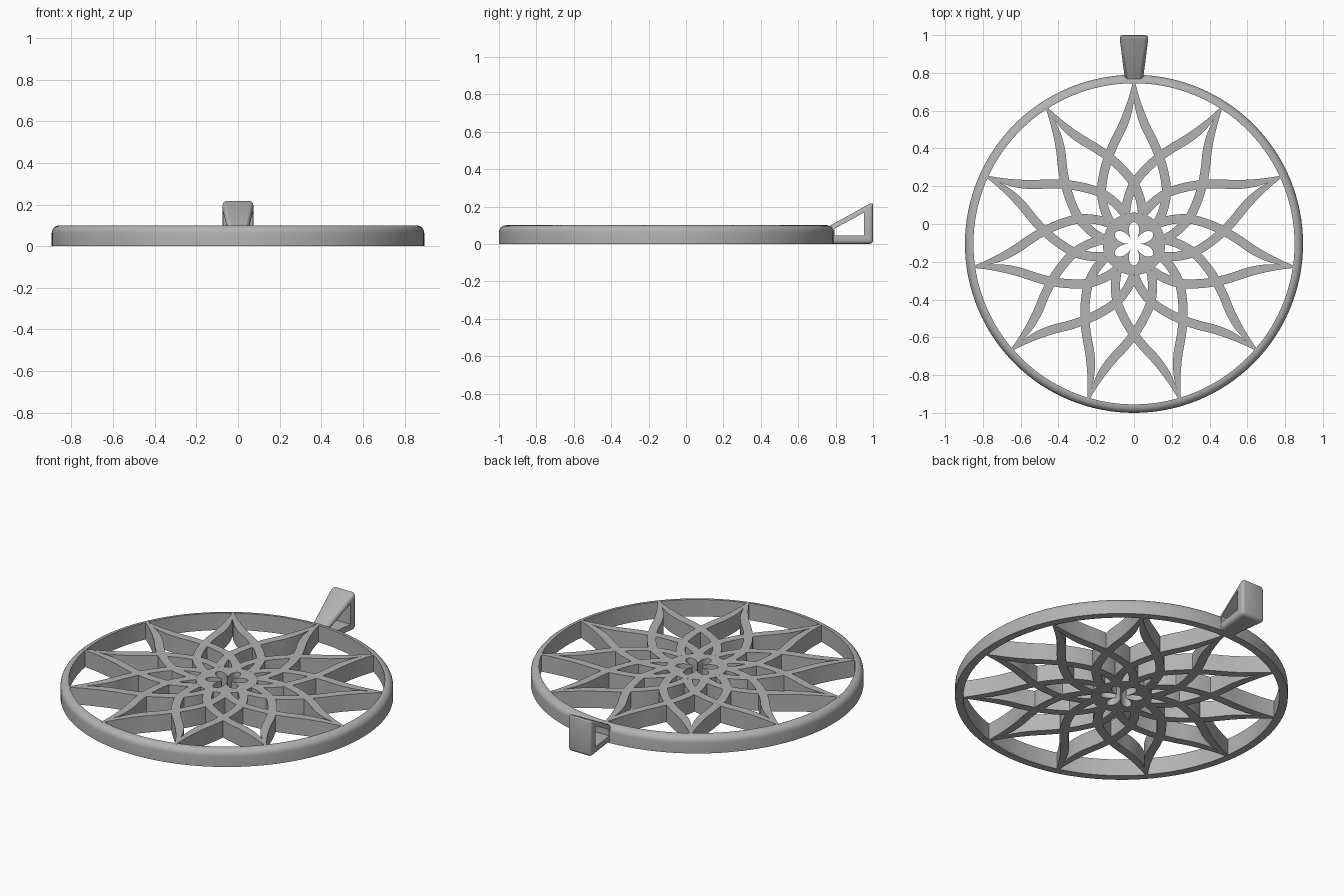
import bpy
import bmesh
from math import sin, cos, pi, radians, hypot

if "Cube" in bpy.data.objects:
    bpy.data.objects.remove(bpy.data.objects["Cube"])

CENTRE_Y = -0.105
HEIGHT = 0.1
PETALS = 11

metal = bpy.data.materials.new("satin grey")
metal.use_nodes = True
metal.diffuse_color = (0.45, 0.45, 0.45, 1)
metal.node_tree.nodes["Principled BSDF"].inputs["Base Color"].default_value = (0.45, 0.45, 0.45, 1)


def sweep(bm, sections, closed):
    """Join matching cross-sections into a solid; return the rows of vertices."""
    rows = [[bm.verts.new(p) for p in s] for s in sections]
    pairs = list(zip(rows, rows[1:]))
    if closed:
        pairs.append((rows[-1], rows[0]))
    for a, b in pairs:
        n = len(a)
        for i in range(n):
            j = (i + 1) % n
            bm.faces.new((a[i], a[j], b[j], b[i]))
    if not closed:
        bm.faces.new(rows[0])
        bm.faces.new(rows[-1])
    return rows


def finish(bm, name, y=0.0):
    bmesh.ops.recalc_face_normals(bm, faces=bm.faces[:])
    mesh = bpy.data.meshes.new(name)
    bm.to_mesh(mesh)
    bm.free()
    mesh.materials.append(metal)
    mesh.shade_smooth()
    mesh.set_sharp_from_angle(angle=radians(35))
    obj = bpy.data.objects.new(name, mesh)
    obj.location.y = y
    bpy.context.collection.objects.link(obj)
    return obj


def polar(r, t, z):
    return (r * sin(t), r * cos(t), z)


def spline(points, steps=4):
    """Smooth a list of points with a Catmull-Rom curve."""
    pts = [points[0]] + points + [points[-1]]
    out = []
    for p, q, r, s in zip(pts, pts[1:], pts[2:], pts[3:]):
        for k in range(steps):
            t = k / steps
            out.append([0.5 * (2 * b + (c - a) * t + (2 * a - 5 * b + 4 * c - d) * t * t
                               + (3 * b - a - 3 * c + d) * t ** 3)
                        for a, b, c, d in zip(p, q, r, s)])
    return out + [list(points[-1])]


# Outer rim: square below, rounded on the upper outside edge
bm = bmesh.new()
rim = [(0.85, HEIGHT), (0.85, 0), (0.895, 0)]
rim += [(0.857 + 0.038 * cos(a * pi / 12), 0.062 + 0.038 * sin(a * pi / 12)) for a in range(7)]
SEGMENTS = 128
sweep(bm, [[polar(r, 2 * pi * i / SEGMENTS, z) for r, z in rim] for i in range(SEGMENTS)], True)
finish(bm, "outer_rim", CENTRE_Y)

# Petal lattice: one curved edge (distance along axis, sideways, half width),
# mirrored and repeated so that neighbouring petals cross
bm = bmesh.new()
edge = spline([(0.862, 0.002, 0.002), (0.78, 0.013, 0.013), (0.70, 0.032, 0.021),
               (0.62, 0.062, 0.024), (0.54, 0.102, 0.024), (0.46, 0.135, 0.024),
               (0.37, 0.16, 0.024), (0.27, 0.172, 0.024), (0.18, 0.155, 0.024),
               (0.11, 0.125, 0.024)])
flat = []
for i, (a, s, w) in enumerate(edge):
    p, q = edge[max(i - 1, 0)], edge[min(i + 1, len(edge) - 1)]
    da, ds = q[0] - p[0], q[1] - p[1]
    d = hypot(da, ds)
    na, ns = -ds / d * w, da / d * w
    # inner side stays on its own half of the petal
    flat.append([(a + na, max(s + ns, 0)), (a - na, max(s - ns, 0))])
for k in range(PETALS):
    t = 2 * pi * k / PETALS
    for side in (-1, 1):
        sections = []
        for (a1, s1), (a2, s2) in flat:
            corners = [(a1, s1, 0), (a2, s2, 0), (a2, s2, HEIGHT), (a1, s1, HEIGHT)]
            sections.append([(a * sin(t) + side * s * cos(t), a * cos(t) - side * s * sin(t), z)
                             for a, s, z in corners])
        sweep(bm, sections, False)
finish(bm, "petal_lattice", CENTRE_Y)

# Hub with a six-lobed flower opening
bm = bmesh.new()
sections = []
for i in range(144):
    t = 2 * pi * i / 144
    hole = 0.03 + 0.085 * max(0.0, 0.5 + 0.5 * cos(6 * t)) ** 0.4
    sections.append([polar(hole, t, 0), polar(0.165, t, 0),
                     polar(0.165, t, HEIGHT), polar(hole, t, HEIGHT)])
sweep(bm, sections, True)
finish(bm, "flower_hub", CENTRE_Y)

# Hanging loop: tapered wedge frame with rounded outer edges
bm = bmesh.new()
outer = [(0.765, 0), (1.0, 0), (1.0, 0.225), (0.765, 0.095)]
inner = [(0.795, 0.045), (0.952, 0.045), (0.952, 0.168), (0.795, 0.082)]


def half_width(y):
    return 0.048 + 0.03 * (y - 0.765) / 0.235


sections = []
for (yo, zo), (yi, zi) in zip(outer, inner):
    wo, wi = half_width(yo), half_width(yi)
    sections.append([(-wi, yi, zi), (wi, yi, zi), (wo, yo, zo), (-wo, yo, zo)])
rows = sweep(bm, sections, True)
rim_verts = {v for row in rows for v in row[2:]}
rim_edges = [e for e in bm.edges if set(e.verts) <= rim_verts
             and max(v.co.y for v in e.verts) > 0.9]
bmesh.ops.bevel(bm, geom=rim_edges, offset=0.02, segments=4, profile=0.5, affect='EDGES')
finish(bm, "hanging_loop")
